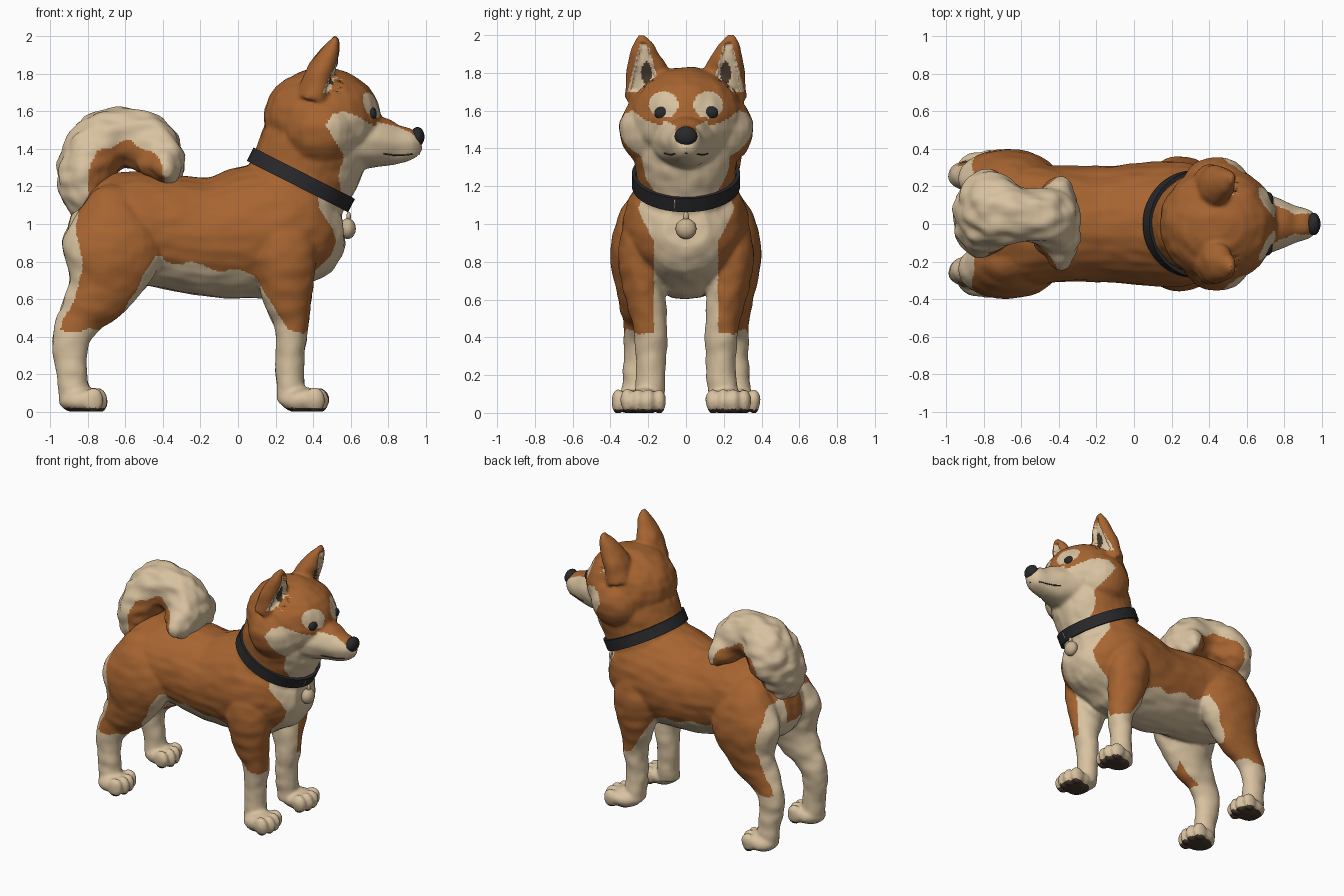
import bpy, bmesh, math
from mathutils import Vector, Matrix, noise
from mathutils.bvhtree import BVHTree

cube = bpy.data.objects.get("Cube")
if cube:
    bpy.data.objects.remove(cube)


def material(name, r, g, b):
    m = bpy.data.materials.new(name)
    m.use_nodes = True
    m.diffuse_color = (r, g, b, 1)
    node = m.node_tree.nodes["Principled BSDF"]
    node.inputs["Base Color"].default_value = (r, g, b, 1)
    node.inputs["Roughness"].default_value = 0.8
    return m


RUST = material("rust_fur", 0.385, 0.128, 0.03)
CREAM = material("cream_fur", 0.69, 0.54, 0.35)
BLACK = material("black", 0.022, 0.022, 0.025)
PAD = material("dark_brown", 0.06, 0.04, 0.025)
BRASS = material("pale_brass", 0.58, 0.44, 0.28)


def catmull(p0, p1, p2, p3, t):
    return [0.5 * (2 * b + (c - a) * t + (2 * a - 5 * b + 4 * c - d) * t * t
            + (3 * b - a - 3 * c + d) * t ** 3) for a, b, c, d in zip(p0, p1, p2, p3)]


def loft(bm, stations, side=1, steps=5, sides=28):
    """Sweep ellipses; a station is x, y, z, in-plane radius, half width."""
    pts = []
    n = len(stations)
    for i in range(n - 1):
        quad = [stations[min(max(i + k, 0), n - 1)] for k in (-1, 0, 1, 2)]
        pts += [catmull(*quad, s / steps) for s in range(steps)]
    pts.append(stations[-1])
    rings = []
    for i, (x, y, z, a, b) in enumerate(pts):
        p, q = pts[max(i - 1, 0)], pts[min(i + 1, len(pts) - 1)]
        tan = Vector((q[0] - p[0], 0, q[2] - p[2])).normalized()
        ring = []
        for k in range(sides):
            t = math.tau * k / sides
            u, w = a * math.cos(t), b * math.sin(t)
            ring.append(bm.verts.new((x + tan.z * u, side * (y + w), z - tan.x * u)))
        rings.append(ring)
    for r, s in zip(rings, rings[1:]):
        for k in range(sides):
            j = (k + 1) % sides
            bm.faces.new((r[k], r[j], s[j], s[k]))
    bm.faces.new(rings[0])
    bm.faces.new(rings[-1])


def ball(bm, centre, radii):
    bmesh.ops.create_uvsphere(bm, u_segments=24, v_segments=14, radius=1,
                              matrix=Matrix.Translation(centre) @ Matrix.Diagonal((*radii, 1)))


def finish(bm, name, *mats):
    bmesh.ops.recalc_face_normals(bm, faces=bm.faces)
    me = bpy.data.meshes.new(name)
    bm.to_mesh(me)
    bm.free()
    for m in mats:
        me.materials.append(m)
    ob = bpy.data.objects.new(name, me)
    bpy.context.scene.collection.objects.link(ob)
    for p in me.polygons:
        p.use_smooth = True
    return ob


def fuse(ob, rounds):
    """Merge overlapping volumes into one skin and soften it."""
    bpy.context.view_layer.objects.active = ob
    m = ob.modifiers.new("skin", 'REMESH')
    m.mode, m.voxel_size, m.use_smooth_shade = 'VOXEL', .011, True
    s = ob.modifiers.new("soften", 'SMOOTH')
    s.factor, s.iterations = 0.5, rounds
    for mod in ("skin", "soften"):
        bpy.ops.object.modifier_apply(modifier=mod)


def reshape(ob, move):
    """Move all vertices at once by a rule of position and normal."""
    verts = ob.data.vertices
    normals = [v.normal.copy() for v in verts]
    coords = [v.co.copy() for v in verts]
    flat = [f for c, n in zip(coords, normals) for f in move(c, n)]
    verts.foreach_set("co", flat)
    ob.data.update()


def fur(c, n, amount):
    """Shallow fur relief, running along the body."""
    return c + n * noise.noise(Vector((c.x * 8, c.y * 14, c.z * 14))) * amount


def paint(ob, rule):
    faces = ob.data.polygons
    faces.foreach_set("material_index", [rule(p.center, p.normal) for p in faces])
    ob.data.update()


# Body volumes: torso, neck, head, muzzle
bm = bmesh.new()
loft(bm, [(-.90, 0, 1.0, .08, .10), (-.8, 0, .98, .24, .25), (-.6, 0, .98, .30, .33),
          (-.4, 0, .965, .305, .31), (-.15, 0, .93, .32, .31), (.1, 0, .96, .36, .33),
          (.3, 0, .98, .35, .33), (.46, 0, .97, .25, .25), (.56, 0, .98, .1, .12)])
loft(bm, [(.2, 0, 1.0, .28, .3), (.335, 0, 1.235, .283, .264),
          (.41, 0, 1.42, .29, .285), (.45, 0, 1.58, .22, .25)])
ball(bm, (.45, 0, 1.56), (.315, .31, .272))
loft(bm, [(.58, 0, 1.45, .17, .21), (.75, 0, 1.435, .135, .145), (.85, 0, 1.425, .105, .105),
          (.93, 0, 1.435, .08, .08), (.97, 0, 1.445, .04, .045)])

for side in (1, -1):
    ball(bm, (.44, side * .16, 1.5), (.2, .197, .2))
    # Ears
    loft(bm, [(.40, .20, 1.66, .09, .12), (.44, .2, 1.8, .08, .115),
              (.495, .222, 1.915, .052, .072), (.525, .238, 2.0, .014, .022)], side)
    # Front and hind legs
    loft(bm, [(.24, .18, 1.15, .07, .07), (.25, .2, 1.05, .12, .11), (.25, .235, .85, .165, .125),
              (.26, .22, .64, .14, .11), (.285, .19, .45, .09, .09),
              (.275, .185, .25, .076, .08), (.285, .2, .05, .075, .08)], side)
    loft(bm, [(-.6, .16, 1.18, .09, .08), (-.64, .2, 1.08, .18, .14), (-.67, .24, .87, .27, .16),
              (-.73, .25, .66, .19, .12), (-.84, .25, .5, .12, .085), (-.892, .255, .38, .1, .075),
              (-.885, .265, .2, .08, .07), (-.865, .27, .05, .085, .08)], side)
    # Paws with four toes each
    for px, py in ((.345, .225), (-.835, .275)):
        ball(bm, (px, side * py, .06), (.115, .11, .07))
        for k in (-1.5, -.5, .5, 1.5):
            ball(bm, (px + .09 - .012 * k * k, side * py + k * .056, .06), (.055, .036, .067))

body = finish(bm, "body", RUST, CREAM, PAD)
fuse(body, 6)


def inner_ear(c, n, scale):
    """Front of the ear, clear of the skull."""
    on_ear = .39 < c.x < .56 and 1.70 < c.z < 1.955 and n.x > .3
    return on_ear and abs(abs(c.y) - .222) < scale * (.02 + (1.955 - c.z) * .27)


def shape_body(c, n):
    """Add fur, hollow the ears and flatten the soles."""
    p = fur(c, n, .007)
    if inner_ear(c, n, .8):
        p.x -= .025
    p.z = max(p.z, 0)
    return p


def head_coat(c, n, x, y, z):
    if inner_ear(c, n, 1):
        return 2 if ((y - .21) / .028) ** 2 + ((z - 1.8) / .07) ** 2 < 1 else 1
    if c.x > .55 and ((y - .118) / .078) ** 2 + ((c.z - 1.632) / .07) ** 2 < 1:
        return 1                                           # brow
    if c.x > .74:                                          # muzzle with a dark bridge
        return int(c.z < 1.475 or y > .055 + max(0, c.z - 1.52) * 2)
    back = .46 + abs(z - 1.52) * (.75 if z > 1.52 else .55)
    return int(x > min(back, .55) and z < 1.6 - (x - .52) * .3)


def coat(c, n):
    wob = .012 * math.sin(c.x * 31 + c.z * 23)
    x, y, z = c.x + wob, abs(c.y), c.z + wob
    if c.z < .02 and n.z < -.4:
        return 2
    if (c.x - .335) * .45 + (c.z - 1.235) * .89 > 0:
        return head_coat(c, n, x, y, z)
    if x > (.44 if z > .94 else .38) and y < (.17 + max(0, z - .9) * .45):   # chest
        return 1
    if z < .43:                                            # socks
        return 1
    if x < -.4:                                            # rump and thighs
        rear = -.84 - max(0, z - .9) * .15 - max(0, .68 - z) * .45
        if x < rear and z < (1.06 if y > .09 else .88):
            return 1
        return int(z < .83 and (y < .2 or x > -.45 - (.82 - z) * .55))
    if x < .1:                                             # belly
        return int(z < .745 - .16 * x)
    return int(z < .78 and (y < .17 or x < .1 + (.72 - z) * .55))


reshape(body, shape_body)
paint(body, coat)
skin = BVHTree.FromPolygons([v.co.copy() for v in body.data.vertices],
                            [p.vertices[:] for p in body.data.polygons])

# Tail curled over the back
bm = bmesh.new()
loft(bm, [(-.80, 0, 1.06, .09, .12), (-.82, .01, 1.17, .13, .18), (-.80, .06, 1.32, .16, .23),
          (-.72, .07, 1.43, .17, .2), (-.6, .05, 1.46, .165, .15), (-.48, .03, 1.42, .16, .16),
          (-.405, .01, 1.33, .13, .24), (-.375, .01, 1.25, .085, .24), (-.37, .01, 1.2, .035, .13)])
tail = finish(bm, "tail", RUST, CREAM)
fuse(tail, 4)
reshape(tail, lambda c, n: fur(c, n, .018))
paint(tail, lambda c, n: int(math.hypot(c.x + .6, (c.z - 1.22) * .95) > .205
                             + .012 * math.sin(c.x * 40)))

# Nose, eyes and mouth line
bm = bmesh.new()
ball(bm, (.957, 0, 1.465), (.037, .06, .052))
finish(bm, "nose", BLACK)
for label, side in (("left", 1), ("right", -1)):
    bm = bmesh.new()
    spot = skin.find_nearest(Vector((.74, side * .133, 1.59)))[0]
    ball(bm, spot - Vector((.016, side * .004, 0)), (.027, .044, .036))
    finish(bm, "eye_" + label, BLACK)

mouth = bpy.data.curves.new("mouth", 'CURVE')
mouth.dimensions, mouth.bevel_depth = '3D', .004
mouth.materials.append(PAD)
line = mouth.splines.new('POLY')
half = [(.78, .13, 1.365), (.83, .11, 1.355), (.88, .085, 1.362), (.92, .05, 1.378)]
path = half + [(.95, 0, 1.39)] + [(x, -y, z) for x, y, z in reversed(half)]
line.points.add(len(path) - 1)
for pt, co in zip(line.points, path):
    pt.co = (*skin.find_nearest(Vector(co))[0], 1)
bpy.context.scene.collection.objects.link(bpy.data.objects.new("mouth", mouth))

# Collar band, tilted around the neck
bm = bmesh.new()
bmesh.ops.create_cone(bm, cap_ends=False, segments=64, radius1=1, radius2=1, depth=.08,
                      matrix=Matrix.Diagonal((.293, .276, 1, 1)))
collar = finish(bm, "collar", BLACK)
collar.location = (.335, 0, 1.235)
collar.rotation_euler.y = math.atan2(.45, .89)
thick = collar.modifiers.new("thickness", 'SOLIDIFY')
thick.thickness, thick.offset = .02, 0
collar.modifiers.new("crisp_edges", 'EDGE_SPLIT')

# Buckle bars and bell
for i, y in enumerate((-.06, .0)):
    bm = bmesh.new()
    bmesh.ops.create_cube(bm, size=1, matrix=Matrix.Diagonal((.016, .007, .06, 1)))
    bar = finish(bm, "buckle_bar_%d" % (i + 1), BRASS)
    bar.location = (.599 - abs(y) * .1, y, 1.105)
    bar.rotation_euler.y = collar.rotation_euler.y
bm = bmesh.new()
ball(bm, (.585, 0, .975), (.043, .055, .055))
ball(bm, (.59, 0, 1.04), (.012, .015, .025))
finish(bm, "bell", BRASS)
